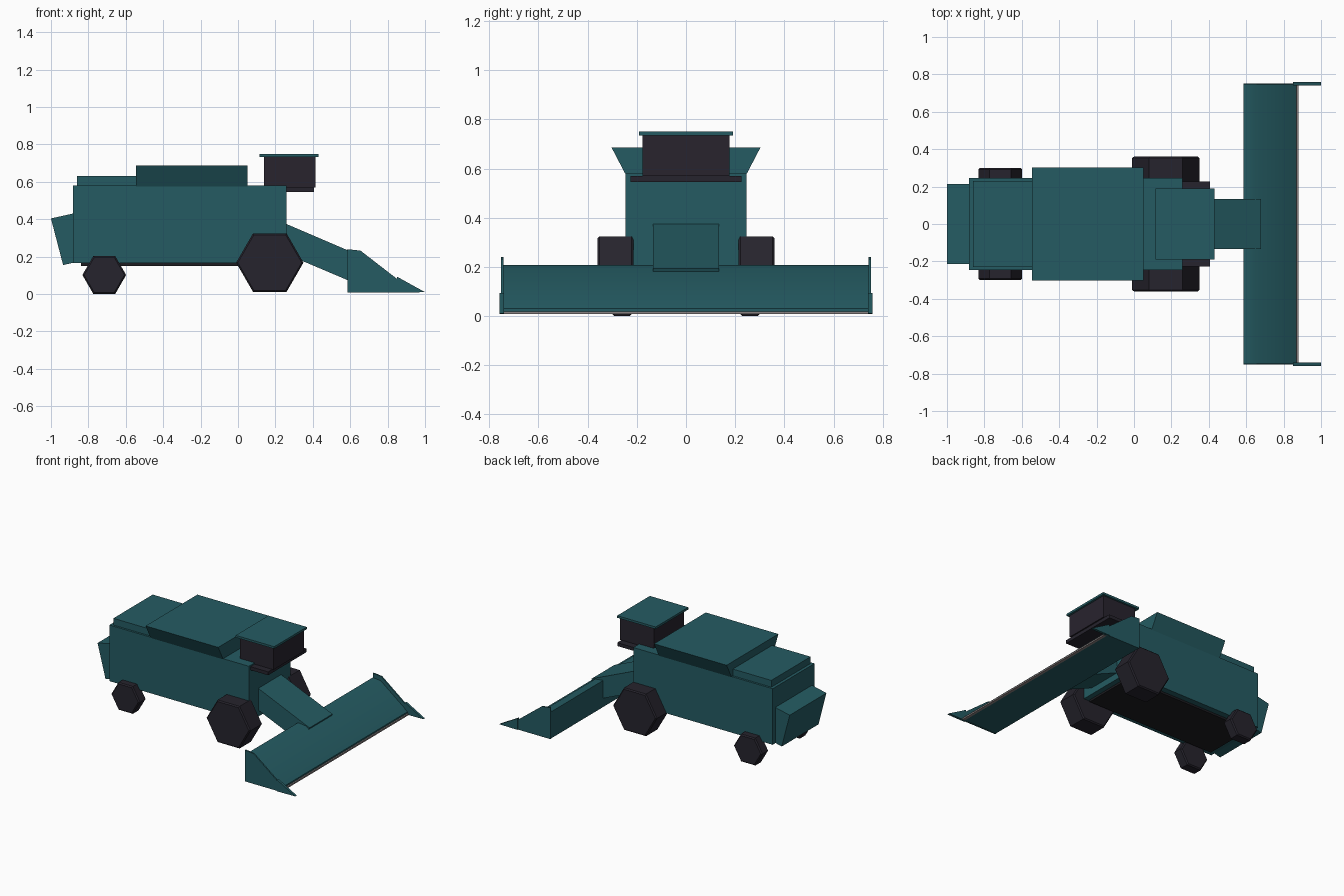
import bpy, bmesh, math

cube = bpy.data.objects.get("Cube")
if cube:
    bpy.data.objects.remove(cube, do_unlink=True)


def material(name, r, g, b):
    m = bpy.data.materials.new(name)
    m.use_nodes = True
    m.diffuse_color = (r, g, b, 1)
    m.node_tree.nodes["Principled BSDF"].inputs["Base Color"].default_value = (r, g, b, 1)
    return m


TEAL = material("teal_paint", 0.018, 0.105, 0.123)
DARK = material("dark_rubber", 0.019, 0.017, 0.026)
GLASS = material("tinted_glass", 0.021, 0.017, 0.027)
BLACK = material("black_underside", 0.012, 0.012, 0.015)
STEEL = material("cutter_steel", 0.25, 0.22, 0.22)


def finish(bm, name, mat):
    bmesh.ops.recalc_face_normals(bm, faces=bm.faces)
    mesh = bpy.data.meshes.new(name)
    bm.to_mesh(mesh)
    bm.free()
    mesh.materials.append(mat)
    obj = bpy.data.objects.new(name, mesh)
    bpy.context.collection.objects.link(obj)
    return obj


def prism(name, mat, profile, lo, hi, axis="y"):
    """Extrude a side profile (x, z) along y, or an end profile (y, z) along x."""
    bm = bmesh.new()
    place = (lambda p, d: (p[0], d, p[1])) if axis == "y" else (lambda p, d: (d, p[0], p[1]))
    face = bm.faces.new([bm.verts.new(place(p, lo)) for p in profile])
    new = bmesh.ops.extrude_face_region(bm, geom=[face])["geom"]
    step = (0, hi - lo, 0) if axis == "y" else (hi - lo, 0, 0)
    bmesh.ops.translate(bm, vec=step, verts=[v for v in new if isinstance(v, bmesh.types.BMVert)])
    return finish(bm, name, mat)


def box(name, mat, x0, x1, half, z0, z1):
    return prism(name, mat, [(x0, z0), (x1, z0), (x1, z1), (x0, z1)], -half, half)


def wheel(name, x, y0, y1, z, radius):
    """Six-sided wheel with a narrow chamfer around both rims."""
    ring = [(x + radius * math.cos(i * math.pi / 3), z + radius * math.sin(i * math.pi / 3))
            for i in range(6)]
    obj = prism(name, DARK, ring, y0, y1)
    bm = bmesh.new()
    bm.from_mesh(obj.data)
    rims = [e for e in bm.edges if abs(e.verts[0].co.y - e.verts[1].co.y) < 0.001]
    bmesh.ops.bevel(bm, geom=rims, offset=0.008, segments=1, affect="EDGES")
    bm.to_mesh(obj.data)
    bm.free()


# Main body, underside and rear deck
box("body", TEAL, -0.882, 0.26, 0.245, 0.165, 0.58)
box("underside", BLACK, -0.84, 0.22, 0.2, 0.15, 0.17)
box("rear_deck", TEAL, -0.86, -0.54, 0.23, 0.575, 0.63)

# Grain tank flaring outwards to the top
prism("grain_tank", TEAL, [(-0.245, 0.575), (0.245, 0.575), (0.303, 0.686), (-0.303, 0.686)],
      -0.545, 0.05, axis="x")

# Straw hood at the back
prism("straw_hood", TEAL, [(-0.87, 0.433), (-1.0, 0.404), (-0.935, 0.155), (-0.87, 0.17)],
      -0.215, 0.215)

# Cab
box("cab_floor", DARK, 0.14, 0.405, 0.226, 0.545, 0.57)
box("cab", GLASS, 0.14, 0.415, 0.177, 0.57, 0.736)
box("cab_roof", TEAL, 0.115, 0.43, 0.191, 0.734, 0.75)

# Sloping feeder housing
prism("feeder_house", TEAL, [(0.26, 0.374), (0.68, 0.194), (0.62, 0.06), (0.2, 0.238)],
      -0.134, 0.134)

# Harvesting header with a rounded top
header = prism("header", TEAL,
               [(0.585, 0.01), (0.585, 0.207), (0.65, 0.2), (0.87, 0.03), (0.87, 0.01)],
               -0.745, 0.745)
header.data.polygons.foreach_set("use_smooth", [True] * len(header.data.polygons))
header.data.set_sharp_from_angle(angle=math.radians(40))
box("cutter_bar", STEEL, 0.86, 0.88, 0.74, 0.008, 0.019)

# Paired parts on both sides
for side, s in (("left", 1), ("right", -1)):
    prism("header_end_" + side, TEAL,
          [(0.585, 0.008), (0.585, 0.24), (0.655, 0.232), (0.88, 0.058), (0.88, 0.008)],
          s * 0.742, s * 0.752)
    prism("crop_divider_" + side, TEAL, [(0.85, 0.008), (0.85, 0.093), (1.0, 0.01)],
          s * 0.74, s * 0.758)
    wheel("front_wheel_" + side, 0.17, s * 0.213, s * 0.36, 0.168, 0.18)
    wheel("rear_wheel_" + side, -0.715, s * 0.22, s * 0.3, 0.102, 0.117)
